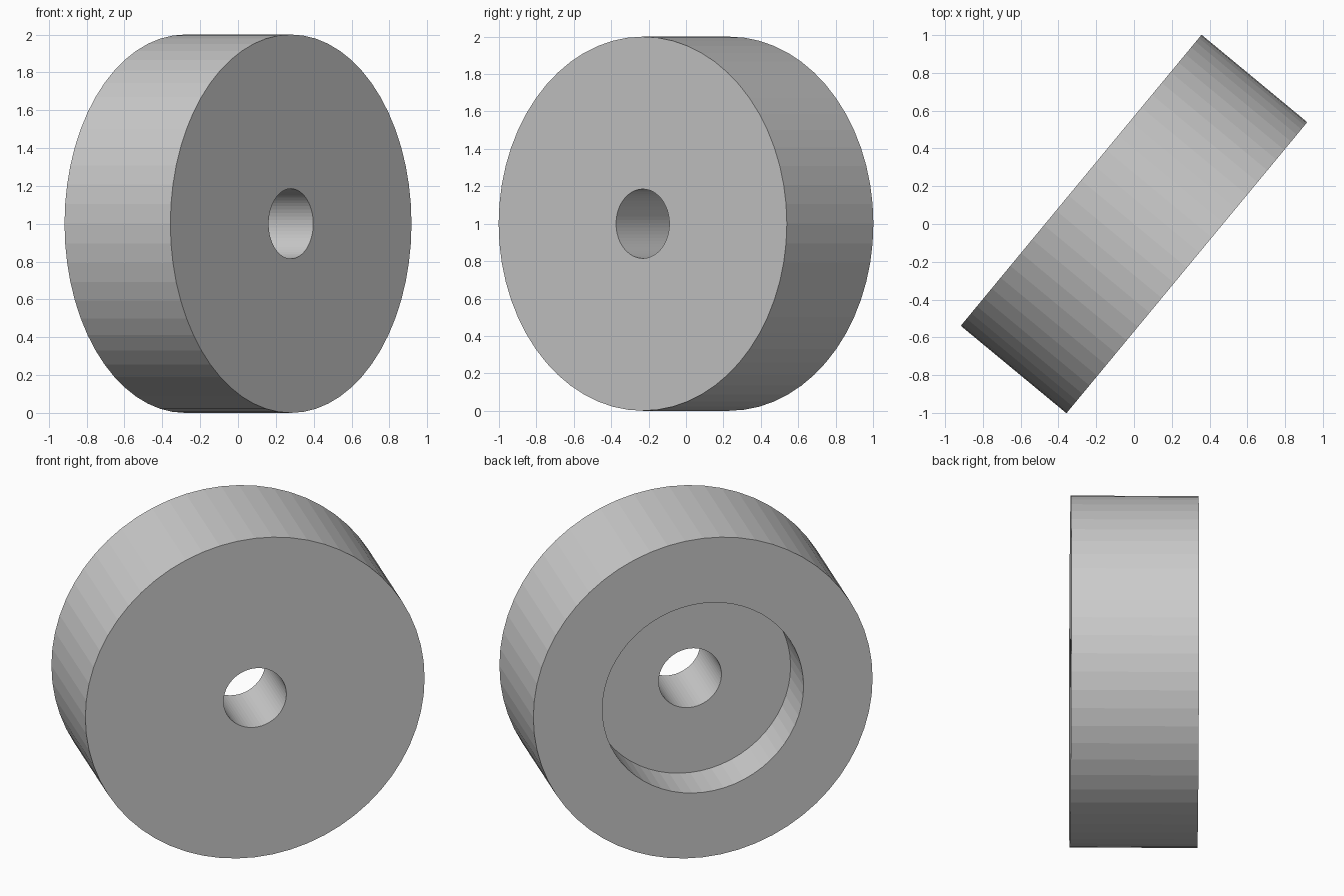
import bpy, bmesh
from math import cos, sin, tau, radians
from mathutils import Vector

if "Cube" in bpy.data.objects:
    bpy.data.objects.remove(bpy.data.objects["Cube"])

SEGMENTS = 60
RADIUS, HOLE, RECESS = 1.0, 0.185, 0.593
HALF, DEPTH = 0.363, 0.277
ANGLE = radians(50.4)          # heading of the wheel plane seen from above

# Wheel axes: axle points to the front right, side runs along the tread
axle = Vector((sin(ANGLE), -cos(ANGLE), 0))
side = Vector((cos(ANGLE), sin(ANGLE), 0))
up = Vector((0, 0, 1))
center = up * RADIUS

# Closed cross-section: (radius, position along axle)
profile = [
    (HOLE, HALF), (RADIUS, HALF),               # plain front face
    (RADIUS, -HALF), (RECESS, -HALF),           # tread, back rim
    (RECESS, -HALF + DEPTH), (HOLE, -HALF + DEPTH),  # recess, axle hole
]

# Revolve the section round the axle
bm = bmesh.new()
rings = []
for r, t in profile:
    rings.append([bm.verts.new(center + axle * t
                  + side * (r * cos(tau * i / SEGMENTS))
                  + up * (r * sin(tau * i / SEGMENTS)))
                  for i in range(SEGMENTS)])
for k, a in enumerate(rings):
    b = rings[(k + 1) % len(rings)]
    for i in range(SEGMENTS):
        j = (i + 1) % SEGMENTS
        bm.faces.new((a[i], a[j], b[j], b[i]))
bmesh.ops.recalc_face_normals(bm, faces=bm.faces[:])

mesh = bpy.data.meshes.new("wheel")
bm.to_mesh(mesh)
bm.free()
wheel = bpy.data.objects.new("wheel", mesh)
bpy.context.collection.objects.link(wheel)
